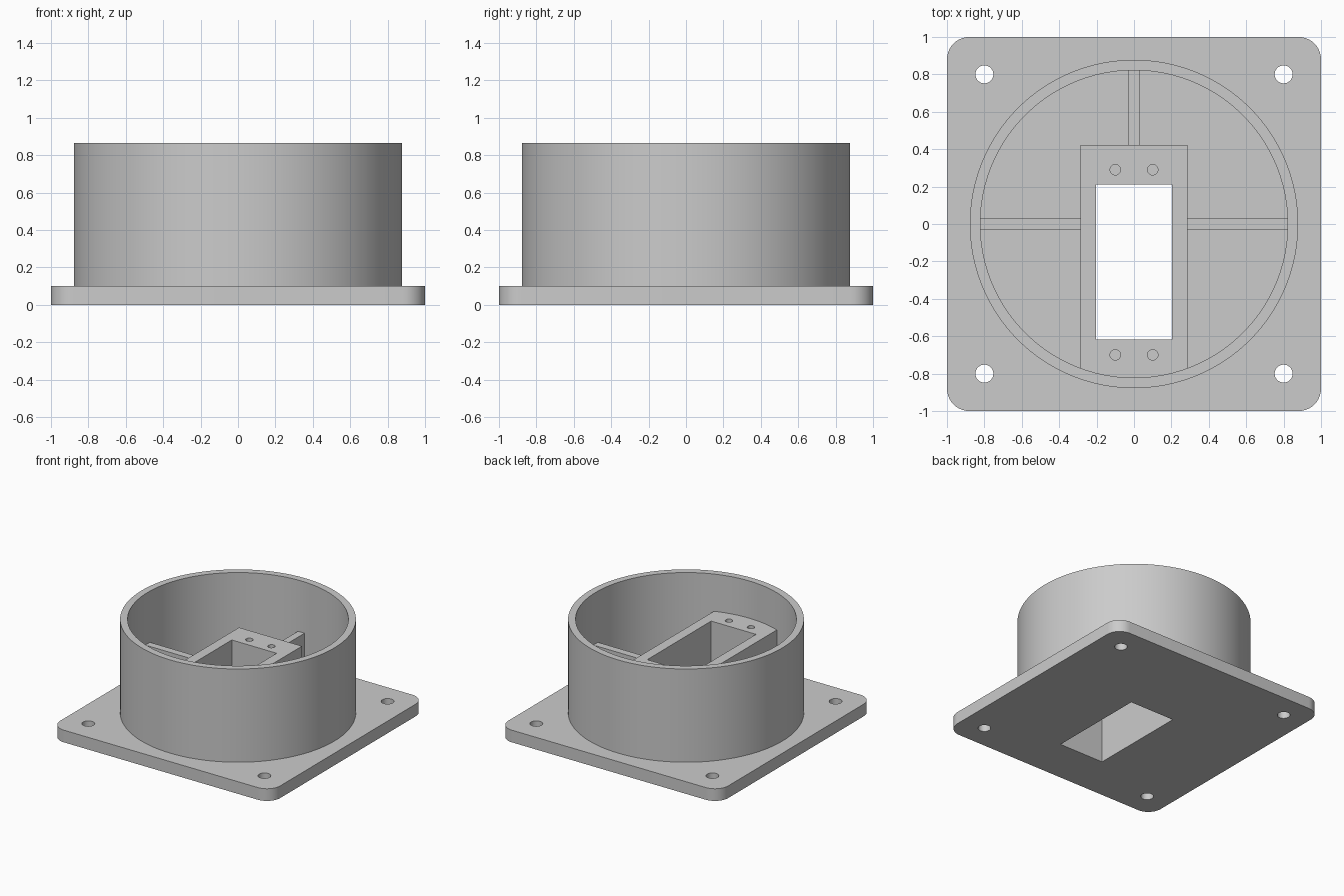
import bpy
import bmesh
from math import cos, sin, pi, radians

if "Cube" in bpy.data.objects:
    bpy.data.objects.remove(bpy.data.objects["Cube"], do_unlink=True)

grey = bpy.data.materials.new("plain grey")
grey.use_nodes = True
colour = (0.6, 0.6, 0.6, 1)
grey.diffuse_color = colour
grey.node_tree.nodes["Principled BSDF"].inputs["Base Color"].default_value = colour


def circle(x, y, r, n):
    return [(x + r * cos(2 * pi * i / n), y + r * sin(2 * pi * i / n)) for i in range(n)]


def rect(x0, x1, y0, y1):
    return [(x0, y0), (x1, y0), (x1, y1), (x0, y1)]


def rounded_square(half, r, steps):
    c = half - r
    points = []
    for q, (sx, sy) in enumerate([(1, 1), (-1, 1), (-1, -1), (1, -1)]):
        for i in range(steps + 1):
            a = (q + i / steps) * pi / 2
            points.append((sx * c + r * cos(a), sy * c + r * sin(a)))
    return points


def prism(name, outline, z0, z1):
    """Extrude a flat outline between two heights."""
    bm = bmesh.new()
    face = bm.faces.new([bm.verts.new((x, y, z0)) for x, y in outline])
    top = bmesh.ops.extrude_face_region(bm, geom=[face])["geom"]
    verts = [v for v in top if isinstance(v, bmesh.types.BMVert)]
    bmesh.ops.translate(bm, vec=(0, 0, z1 - z0), verts=verts)
    bmesh.ops.recalc_face_normals(bm, faces=bm.faces)
    mesh = bpy.data.meshes.new(name)
    bm.to_mesh(mesh)
    bm.free()
    mesh.materials.append(grey)
    obj = bpy.data.objects.new(name, mesh)
    bpy.context.collection.objects.link(obj)
    return obj


def combine(obj, outline, z0, z1, operation="DIFFERENCE"):
    """Boolean the object with a temporary prism."""
    tool = prism("cutter", outline, z0, z1)
    mod = obj.modifiers.new("cut", "BOOLEAN")
    mod.operation, mod.object, mod.solver = operation, tool, "EXACT"
    bpy.context.view_layer.objects.active = obj
    bpy.ops.object.modifier_apply(modifier=mod.name)
    bpy.data.objects.remove(tool, do_unlink=True)


FLOOR, RIM, BLOCK, RIB = 0.1, 0.866, 0.56, 0.445
INNER = 0.822
SEGMENTS = 100
window = rect(-0.204, 0.204, -0.618, 0.211)

# Base plate with window and four mounting holes
plate = prism("base_plate", rounded_square(1, 0.12, 10), 0, FLOOR)
combine(plate, window, -1, 1)
for x in (-0.8, 0.8):
    for y in (-0.8, 0.8):
        combine(plate, circle(x, y, 0.048, 32), -1, 1)

# Round wall
wall = prism("round_wall", circle(0, 0, 0.878, SEGMENTS), FLOOR, RIM)
combine(wall, circle(0, 0, INNER, SEGMENTS), -1, 2)

# Holder block, its front end following the wall, with blind screw holes
block = prism("holder_block", rect(-0.286, 0.286, -0.95, 0.422), FLOOR, BLOCK)
combine(block, circle(0, 0, INNER, SEGMENTS), -1, 2, "INTERSECT")
combine(block, window, -1, 2)
for x in (-0.1, 0.1):
    for y in (-0.7, 0.29):
        combine(block, circle(x, y, 0.028, 24), BLOCK - 0.3, 1)

# Ribs bracing the block against the wall
ribs = {
    "left_rib": rect(0.286, 0.9, -0.03, 0.03),
    "right_rib": rect(-0.9, -0.286, -0.03, 0.03),
    "back_rib": rect(-0.03, 0.03, 0.422, 0.9),
}
rib_parts = [prism(name, outline, FLOOR, RIB) for name, outline in ribs.items()]
for rib in rib_parts:
    combine(rib, circle(0, 0, INNER, SEGMENTS), -1, 2, "INTERSECT")

# Smooth round surfaces, crisp edges
bpy.ops.object.select_all(action="DESELECT")
for obj in [plate, wall, block] + rib_parts:
    obj.select_set(True)
bpy.ops.object.shade_smooth_by_angle(angle=radians(30))
